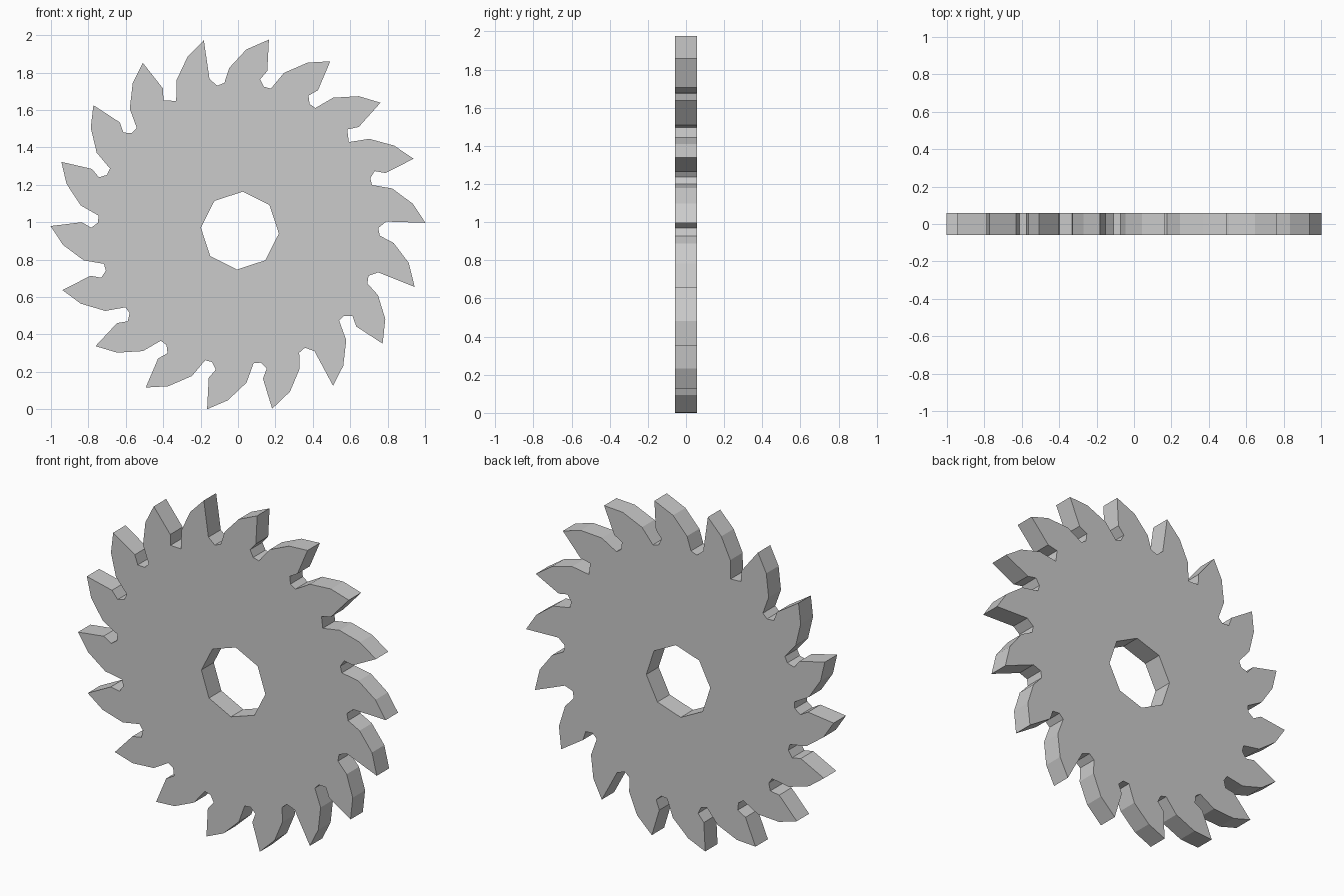
import bpy, bmesh
from math import radians, cos, sin

if "Cube" in bpy.data.objects:
    bpy.data.objects.remove(bpy.data.objects["Cube"])

TEETH = 18
CENTRE_Z = 0.996
HALF_THICKNESS = 0.0575

# One tooth, clockwise from its tip: (degrees from tip, radius)
ROUND = [(0, 1.002), (-1.3, 0.835), (0.8, 0.785), (-1.2, 0.749),
         (-4.1, 0.747), (-7.4, 0.847), (-13.8, 0.942)]
SHORT = [(0, 1.002), (0.6, 0.792), (-2, 0.75), (-5, 0.76),
         (-7.3, 0.838), (-13.2, 0.936)]
SQUARE = [(0, 1.002), (-1.6, 0.83), (0.5, 0.774), (-3.9, 0.738),
          (-7.4, 0.838), (-13.7, 0.935)]
# Teeth whose gullets differ from the common round one
SPECIAL = {15: SQUARE, 3: SQUARE, 1: SHORT, 17: SHORT, 18: SHORT, 14: SHORT}


def polar(deg, r, cx=0, cy=0):
    a = radians(deg)
    return (cx + r * cos(a), cy + r * sin(a))


def add_loop(curve, pts):
    spline = curve.splines.new('POLY')
    spline.points.add(len(pts) - 1)
    for p, (x, y) in zip(spline.points, pts):
        p.co = (x, y, 0, 1)
    spline.use_cyclic_u = True
    spline.use_smooth = False


# Toothed outline, running clockwise from the 80.5 degree tip
outline = []
for i in range(TEETH):
    tip = 80.5 - i * 360 / TEETH
    profile = {2: SQUARE, 16: SQUARE, 4: SHORT, 5: SHORT, 7: SHORT, 17: SHORT}.get(i, ROUND)
    outline += [polar(tip + d, r) for d, r in profile]

# Eight-sided arbor hole, slightly off centre
hole = [polar(85.6 + 45 * k, 0.209, 0.01, -0.033) for k in range(8)]

# Filled, extruded plate
curve = bpy.data.curves.new("saw_blade", 'CURVE')
curve.dimensions = '2D'
curve.fill_mode = 'BOTH'
curve.extrude = HALF_THICKNESS
add_loop(curve, outline)
add_loop(curve, hole)
blade = bpy.data.objects.new("saw_blade", curve)
bpy.context.collection.objects.link(blade)
blade.rotation_euler = (radians(90), 0, 0)
blade.location = (0, 0, CENTRE_Z)

# Turn into a clean, flat-shaded mesh
bpy.context.view_layer.objects.active = blade
blade.select_set(True)
bpy.ops.object.convert(target='MESH')
bpy.ops.object.transform_apply(location=True, rotation=True, scale=True)
bm = bmesh.new()
bm.from_mesh(blade.data)
bmesh.ops.remove_doubles(bm, verts=bm.verts, dist=0.0005)
bmesh.ops.recalc_face_normals(bm, faces=bm.faces)
floor = min(v.co.z for v in bm.verts)
bmesh.ops.translate(bm, verts=bm.verts, vec=(0, 0, -floor))
for f in bm.faces:
    f.smooth = False
bm.to_mesh(blade.data)
bm.free()
